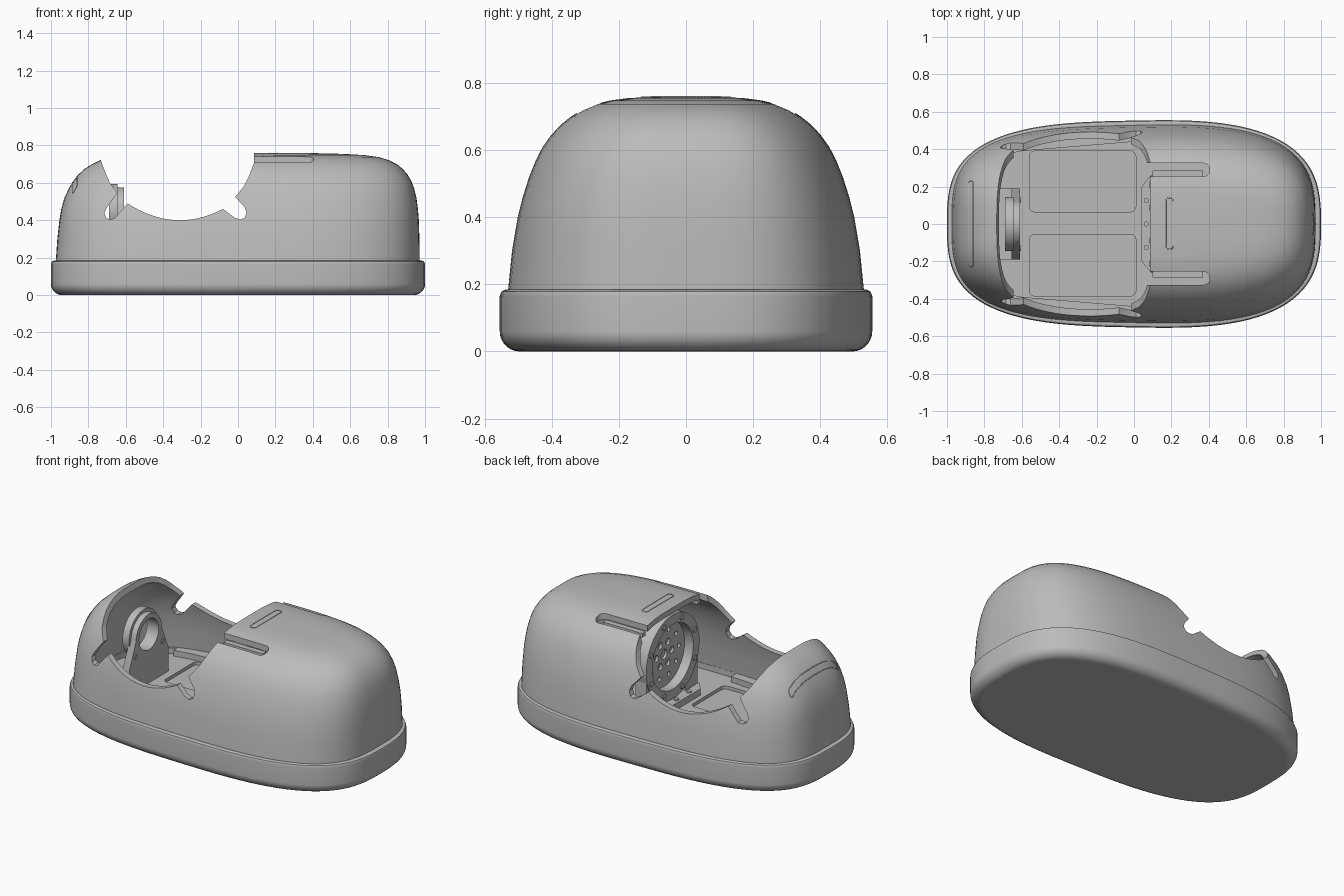
import bpy, bmesh, math
from mathutils import Vector
from mathutils.bvhtree import BVHTree

cube = bpy.data.objects.get("Cube")
if cube:
    bpy.data.objects.remove(cube, do_unlink=True)

grey = bpy.data.materials.new("plain grey")
grey.use_nodes = True
grey.diffuse_color = (0.5, 0.5, 0.5, 1)
grey.node_tree.nodes["Principled BSDF"].inputs["Base Color"].default_value = (0.5, 0.5, 0.5, 1)
AXLE_Z = 0.45
FLOOR_Z = 0.15


def add(name, bm):
    bmesh.ops.recalc_face_normals(bm, faces=bm.faces)
    me = bpy.data.meshes.new(name)
    bm.to_mesh(me)
    bm.free()
    ob = bpy.data.objects.new(name, me)
    me.materials.append(grey)
    bpy.context.collection.objects.link(ob)
    return ob


def activate(ob):
    bpy.ops.object.select_all(action='DESELECT')
    ob.select_set(True)
    bpy.context.view_layer.objects.active = ob


def smooth(ob, angle=35):
    activate(ob)
    bpy.ops.object.shade_smooth_by_angle(angle=math.radians(angle))


def apply(ob, kind, **settings):
    mod = ob.modifiers.new(kind.lower(), kind)
    for key, value in settings.items():
        setattr(mod, key, value)
    activate(ob)
    bpy.ops.object.modifier_apply(modifier=mod.name)


def cut(ob, cutter):
    cutter.hide_render = True
    apply(ob, 'BOOLEAN', object=cutter, operation='DIFFERENCE', solver='EXACT')
    bpy.data.objects.remove(cutter, do_unlink=True)


def outline(x0, x1, w, box=0.0, n=96):
    """Egg-shaped plan outline, wider towards +x and blunter towards -x."""
    pts = []
    for i in range(n):
        c, s = math.cos(math.tau * i / n), math.sin(math.tau * i / n)
        power = (0.7 if c > 0 else 0.65) - box
        u = math.copysign(abs(c) ** power, c)
        v = math.copysign(abs(s) ** power, s)
        pts.append(((x0 + x1) / 2 + u * (x1 - x0) / 2, v * w * (1 + 0.035 * (u - 0.2))))
    return pts


def loft(name, rings, bottom=True, box=0.0):
    """Stack of outlines given as (z, x0, x1, half width)."""
    bm = bmesh.new()
    loops = [[bm.verts.new((x, y, z)) for x, y in outline(x0, x1, w, box)] for z, x0, x1, w in rings]
    for a, b in zip(loops, loops[1:]):
        for i in range(len(a)):
            j = (i + 1) % len(a)
            bm.faces.new((a[i], a[j], b[j], b[i]))
    bm.faces.new(loops[-1])
    if bottom:
        bm.faces.new(loops[0])
    return add(name, bm)


def prism(name, pts, axis, a, b):
    """Extrude a 2D profile along an axis from a to b."""
    place = {'x': lambda p, t: (t, p[0], p[1]),
             'y': lambda p, t: (p[0], t, p[1]),
             'z': lambda p, t: (p[0], p[1], t)}[axis]
    bm = bmesh.new()
    lo, hi = [[bm.verts.new(place(p, t)) for p in pts] for t in (a, b)]
    bm.faces.new(lo)
    bm.faces.new(hi)
    for i in range(len(pts)):
        j = (i + 1) % len(pts)
        bm.faces.new((lo[i], lo[j], hi[j], hi[i]))
    return add(name, bm)


def rounded(x0, x1, y0, y1, r, steps=6):
    pts = []
    for k, (cx, cy) in enumerate(((x1 - r, y1 - r), (x0 + r, y1 - r), (x0 + r, y0 + r), (x1 - r, y0 + r))):
        for i in range(steps + 1):
            t = math.pi / 2 * (k + i / steps)
            pts.append((cx + r * math.cos(t), cy + r * math.sin(t)))
    return pts


def circle(cy, cz, r, n=48):
    return [(cy + r * math.cos(math.tau * i / n), cz + r * math.sin(math.tau * i / n)) for i in range(n)]


# Base tray with rounded lower edge, hollowed to a floor with two shallow pockets
edge = [(0.06 - 0.06 * math.cos(math.pi * i / 14), 0.06 - 0.06 * math.sin(math.pi * i / 14)) for i in range(8)]
base = loft("base_tray", [(z, d - 1, 1 - d, 0.557 - d) for z, d in
                          edge + [(0.165, 0), (0.179, 0.005), (0.185, 0.018)]])
cut(base, prism("cavity_cutter", outline(-0.935, 0.93, 0.495), 'z', FLOOR_Z, 0.4))
for y0, y1 in ((-0.385, -0.055), (0.065, 0.39)):
    cut(base, prism("pocket_cutter", rounded(-0.56, 0.01, y0, y1, 0.03), 'z', FLOOR_Z - 0.02, 0.4))
smooth(base, 28)
apply(base, 'WEIGHTED_NORMAL', keep_sharp=True)

# Domed shell
shell = loft("domed_shell", [
    (0.17, -0.975, 0.972, 0.533), (0.3, -0.966, 0.97, 0.52), (0.4, -0.955, 0.967, 0.503),
    (0.46, -0.945, 0.962, 0.488), (0.52, -0.928, 0.954, 0.469), (0.57, -0.905, 0.942, 0.449),
    (0.61, -0.88, 0.927, 0.428), (0.645, -0.853, 0.906, 0.403), (0.675, -0.82, 0.88, 0.375),
    (0.7, -0.78, 0.85, 0.344), (0.72, -0.74, 0.81, 0.312), (0.737, -0.69, 0.755, 0.272),
    (0.748, -0.62, 0.68, 0.228), (0.755, -0.5, 0.56, 0.175), (0.759, -0.3, 0.4, 0.1)],
    bottom=False, box=0.04)
surface = BVHTree.FromObject(shell, bpy.context.evaluated_depsgraph_get())
apply(shell, 'SOLIDIFY', thickness=0.035, offset=-1)

# Side-to-side opening with a scalloped edge and round notches
scallop = [(-0.59 + 0.51 * i / 16, 0.4 + 1.15 * (-0.59 + 0.51 * i / 16 + 0.31) ** 2) for i in range(17)]
opening = [(-0.735, 0.9), (-0.735, 0.725), (-0.715, 0.67), (-0.685, 0.6), (-0.645, 0.545),
           (-0.70, 0.47), (-0.715, 0.44), (-0.705, 0.413), (-0.685, 0.404), (-0.66, 0.41)]
opening += scallop + [(-0.02, 0.415), (0.01, 0.404), (0.035, 0.412), (0.046, 0.44), (0.035, 0.47),
                      (-0.015, 0.525), (0.03, 0.58), (0.06, 0.64), (0.085, 0.705), (0.085, 0.9)]
cut(shell, prism("opening_cutter", opening, 'y', -0.8, 0.8))
# Slots on each side of the top flap
for side in (-1, 1):
    y0, y1 = sorted((side * 0.255, side * 0.325))
    cut(shell, prism("slot_cutter", rounded(-0.1, 0.405, y0, y1, 0.034), 'z', 0.6, 0.9))
    prism("flap_guide_rail", rounded(0.1, 0.37, side * 0.268 - 0.018, side * 0.268 + 0.018, 0.005),
          'z', 0.675, 0.7)
smooth(shell, 30)

# Fine bead outlines following the shell
for name, plan in (("hood_bead", rounded(-0.885, -0.86, -0.23, 0.23, 0.012)),
                   ("flap_bead", rounded(0.17, 0.21, -0.135, 0.14, 0.019))):
    cu = bpy.data.curves.new(name, 'CURVE')
    cu.dimensions = '3D'
    cu.bevel_depth = 0.0025
    cu.bevel_resolution = 1
    dense = []
    for p, q in zip(plan, plan[1:] + plan[:1]):
        steps = 1 + int(math.dist(p, q) / 0.01)
        dense += [(p[0] + (q[0] - p[0]) * i / steps, p[1] + (q[1] - p[1]) * i / steps) for i in range(steps)]
    line = cu.splines.new('POLY')
    line.points.add(len(dense) - 1)
    line.use_cyclic_u = True
    for point, (x, y) in zip(line.points, dense):
        hit = surface.ray_cast(Vector((x, y, 2)), Vector((0, 0, -1)))[0]
        point.co = (*hit, 1)
    cu.materials.append(grey)
    bpy.context.collection.objects.link(bpy.data.objects.new(name, cu))

# Ledges along both sides of the floor
for s in (-1, 1):
    prism("side_ledge", [(-0.7, s * 0.37), (-0.6, s * 0.39), (0.0, s * 0.44), (0.0, s * 0.49),
                         (-0.3, s * 0.48), (-0.6, s * 0.45), (-0.7, s * 0.42)], 'z', FLOOR_Z - 0.01, 0.185)

# Arched bearing mount at the hood end
arch = [(0.19, FLOOR_Z - 0.01), (0.19, 0.3)]
arch += [(0.125 * math.cos(math.pi * i / 24), AXLE_Z + 0.125 * math.sin(math.pi * i / 24)) for i in range(25)]
arch += [(-0.19, 0.3), (-0.19, FLOOR_Z - 0.01)]
mount = prism("bearing_mount", arch, 'x', -0.655, -0.61)
collar = prism("bearing_collar", circle(0, AXLE_Z, 0.145), 'x', -0.69, -0.645)
for ob in (mount, collar):
    cut(ob, prism("bore_cutter", circle(0, AXLE_Z, 0.095), 'x', -0.8, -0.5))
prism("mount_foot", rounded(-0.725, -0.65, -0.19, 0.19, 0.01), 'z', FLOOR_Z - 0.01, 0.2)
for y in (-0.13, 0.13):
    prism("mount_bolt", circle(y, 0.36, 0.014, 12), 'x', -0.615, -0.604)

# Drive ring under the flap
ring = prism("drive_ring", circle(0, AXLE_Z, 0.26, 64), 'x', 0.09, 0.17)
cut(ring, prism("ring_cutter", circle(0, AXLE_Z, 0.2, 64), 'x', 0, 0.3))
disc = prism("drive_disc", circle(0, AXLE_Z, 0.205, 64), 'x', 0.15, 0.175)
for count, radius, hole in ((1, 0, 0.03), (6, 0.075, 0.02), (10, 0.145, 0.014)):
    for i in range(count):
        t = math.tau * i / count
        cut(disc, prism("hole_cutter", circle(radius * math.cos(t), AXLE_Z + radius * math.sin(t), hole, 16),
                        'x', 0.12, 0.165))
for i in range(8):
    t = math.tau * (i + 0.5) / 8
    prism("ring_bolt", circle(0.23 * math.cos(t), AXLE_Z + 0.23 * math.sin(t), 0.017, 14), 'x', 0.084, 0.1)
for ob in (mount, collar, ring, disc):
    smooth(ob)

# Chamfered foot, bolts and brackets carrying the drive ring
prism("drive_foot", [(0.04, -0.2), (0.04, 0.2), (0.09, 0.26), (0.17, 0.26), (0.17, -0.26), (0.09, -0.26)],
      'z', FLOOR_Z - 0.01, 0.19)
for y in (-0.125, 0, 0.125):
    prism("foot_bolt", circle(0.066, y, 0.014, 14), 'z', 0.18, 0.2)
for s in (-1, 1):
    prism("drive_bracket", [(s * 0.25, 0.18), (s * 0.25, 0.42), (s * 0.215, 0.36), (s * 0.13, 0.25), (s * 0.13, 0.18)],
          'x', 0.095, 0.17)
